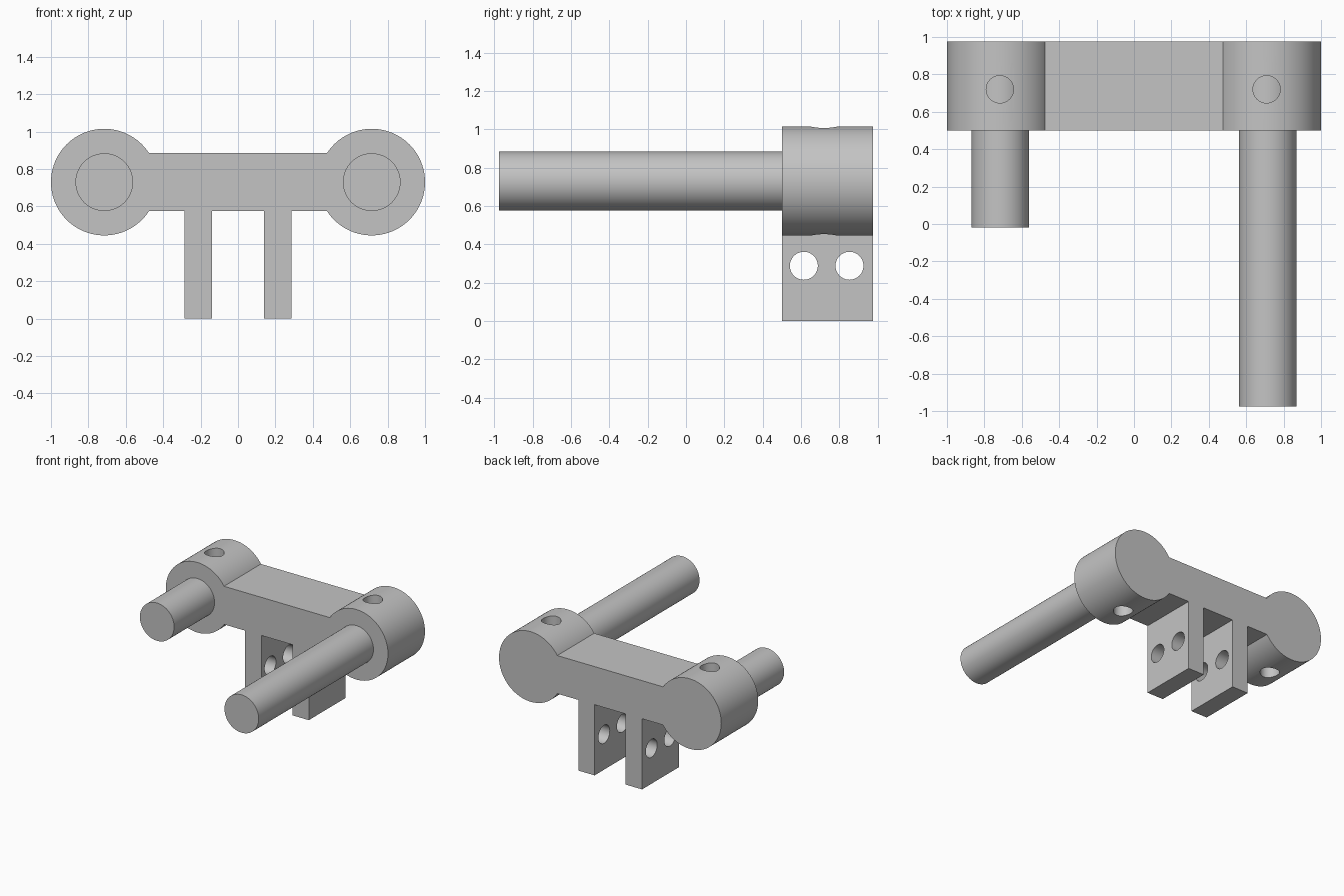
import bpy
import math

default = bpy.data.objects.get("Cube")
if default:
    bpy.data.objects.remove(default, do_unlink=True)

grey = bpy.data.materials.new("plain grey")
grey.use_nodes = True
COLOUR = (0.55, 0.55, 0.55, 1)
grey.diffuse_color = COLOUR
grey.node_tree.nodes["Principled BSDF"].inputs["Base Color"].default_value = COLOUR

FRONT, BACK = 0.5, 0.975          # depth range of the bracket
MID, DEPTH = (FRONT + BACK) / 2, BACK - FRONT
BOSS_X, AXIS_Z = 0.715, 0.73
HOLE_R = 0.073
TURN = {"x": (0, math.pi / 2, 0), "y": (math.pi / 2, 0, 0), "z": (0, 0, 0)}


def finish(name):
    obj = bpy.context.object
    obj.name = name
    obj.data.materials.append(grey)
    bpy.ops.object.transform_apply(location=False, rotation=True, scale=True)
    return obj


def cylinder(name, axis, centre, radius, length, sides=96):
    bpy.ops.mesh.primitive_cylinder_add(vertices=sides, radius=radius, depth=length,
                                        location=centre, rotation=TURN[axis])
    return finish(name)


def box(name, x0, x1, z0, z1):
    bpy.ops.mesh.primitive_cube_add(size=1, location=((x0 + x1) / 2, MID, (z0 + z1) / 2))
    bpy.context.object.scale = (x1 - x0, DEPTH, z1 - z0)
    return finish(name)


def combine(target, other, operation):
    mod = target.modifiers.new(operation.title(), 'BOOLEAN')
    mod.operation = operation
    mod.solver = 'EXACT'
    mod.object = other
    bpy.context.view_layer.objects.active = target
    bpy.ops.object.modifier_apply(modifier=mod.name)
    bpy.data.objects.remove(other, do_unlink=True)


def smooth(obj):
    bpy.ops.object.select_all(action='DESELECT')
    obj.select_set(True)
    bpy.context.view_layer.objects.active = obj
    bpy.ops.object.shade_smooth_by_angle(angle=math.radians(30))


# Bracket: crossbar with a round boss on each end and two lugs below
bracket = box("bracket", -BOSS_X, BOSS_X, 0.575, 0.885)
for side in (-1, 1):
    combine(bracket, cylinder("boss", "y", (side * BOSS_X, MID, AXIS_Z), 0.285, DEPTH), 'UNION')
    x0, x1 = sorted((side * 0.14, side * 0.287))
    combine(bracket, box("lug", x0, x1, 0, 0.65), 'UNION')

# Screw holes through the bosses, and pin holes through both lugs
for x in (-0.717, 0.709):
    combine(bracket, cylinder("screw_hole", "z", (x, 0.72, AXIS_Z), HOLE_R, 1, 48), 'DIFFERENCE')
for y in (0.615, 0.853):
    combine(bracket, cylinder("pin_hole", "x", (0, y, 0.288), HOLE_R, 1, 48), 'DIFFERENCE')
smooth(bracket)

# Rods seated in the bosses, blocking the screw holes halfway
for name, x, tip in (("short_rod", -BOSS_X, -0.02), ("long_rod", BOSS_X, -0.975)):
    seat = 0.9
    smooth(cylinder(name, "y", (x, (tip + seat) / 2, AXIS_Z), 0.154, seat - tip))
